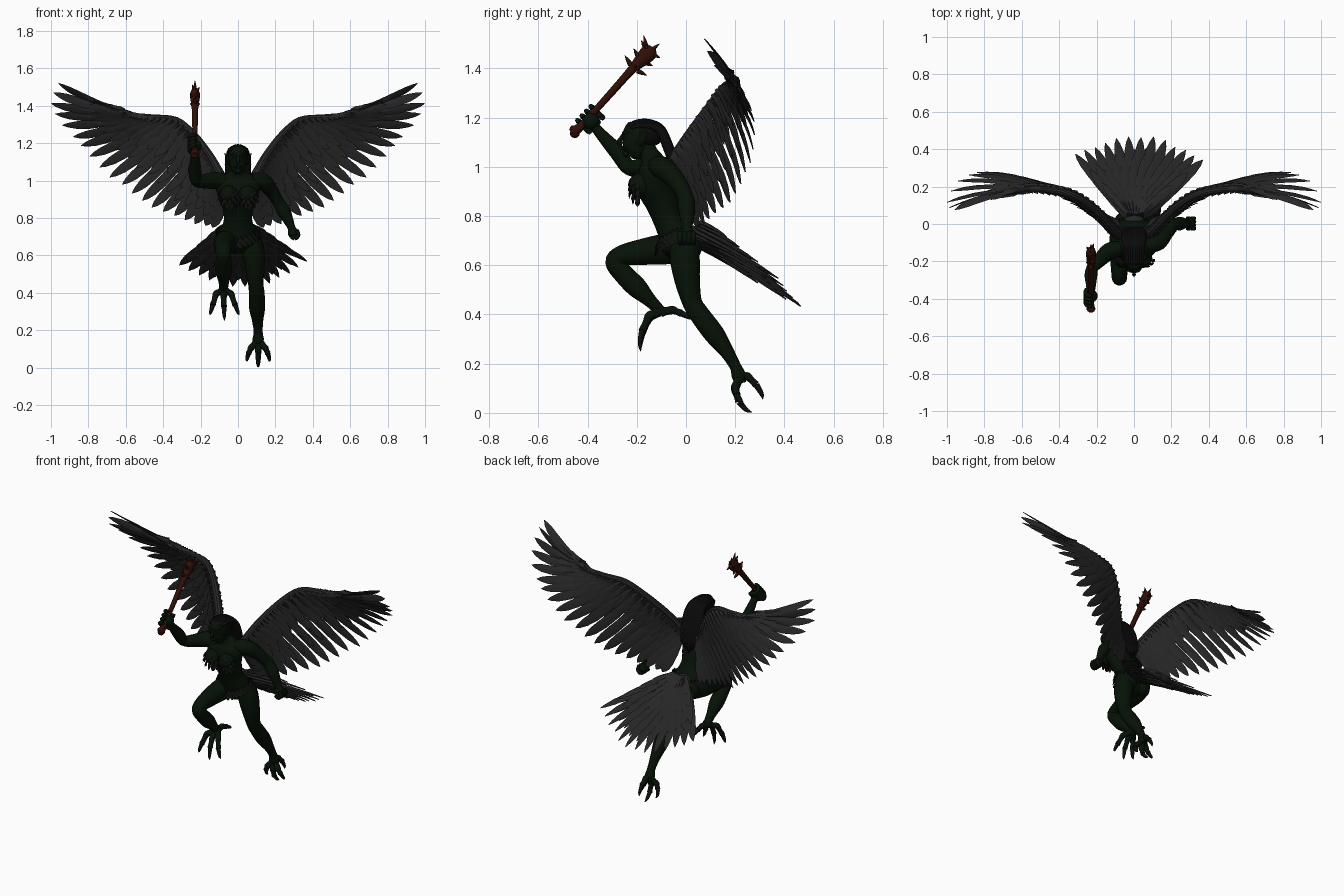
import bpy, bmesh, math, random
from mathutils import Vector, Matrix

random.seed(4)

def material(name, rgb):
    m = bpy.data.materials.new(name)
    m.diffuse_color = (*rgb, 1)
    return m

SKIN = material("skin", (0.002, 0.006, 0.002))
PLUME = material("plumage", (0.020, 0.020, 0.020))
HAIR = material("hair", (0.003, 0.003, 0.003))
WOOD = material("wood", (0.03, 0.005, 0.002))
CLAW = material("claw", (0.004, 0.005, 0.004))

def finish(name, bm, mat, mirror=False, angle=50):
    bmesh.ops.recalc_face_normals(bm, faces=bm.faces)
    me = bpy.data.meshes.new(name)
    bm.to_mesh(me)
    bm.free()
    ob = bpy.data.objects.new(name, me)
    bpy.context.collection.objects.link(ob)
    me.materials.append(mat)
    if mirror:
        ob.modifiers.new("mirror", 'MIRROR').use_mirror_merge = False
    bpy.ops.object.select_all(action='DESELECT')
    ob.select_set(True)
    bpy.context.view_layer.objects.active = ob
    bpy.ops.object.shade_smooth_by_angle(angle=math.radians(angle))
    return ob

def spline(pts, u):
    """Catmull-Rom sample, u in 0..1, any tuple length."""
    n = len(pts) - 1
    i = min(int(u * n), n - 1)
    t = u * n - i
    g = lambda k: pts[max(0, min(n, k))]
    return [0.5 * (2 * b + (c - a) * t + (2 * a - 5 * b + 4 * c - d) * t * t
                   + (3 * b - a - 3 * c + d) * t ** 3)
            for a, b, c, d in zip(g(i - 1), g(i), g(i + 1), g(i + 2))]

def tube(bm, pts, segs=14, per=5):
    """Loft ellipses along points (x, y, z, radius[, second radius])."""
    pts = [tuple(p) if len(p) == 5 else (*p, p[3]) for p in pts]
    n = (len(pts) - 1) * per
    rows = [spline(pts, i / n) for i in range(n + 1)]
    cen = [Vector(r[:3]) for r in rows]
    span = (cen[-1] - cen[0]).normalized()
    ref = Vector((0, 0, 1)) if abs(span.x) > 0.9 else Vector((1, 0, 0))
    rings = []
    for i, r in enumerate(rows):
        d = (cen[min(i + 1, n)] - cen[max(i - 1, 0)]).normalized()
        s = (ref - d * ref.dot(d)).normalized()
        f = d.cross(s)
        a, b = max(r[3], 0.001), max(r[4], 0.001)
        rings.append([bm.verts.new(cen[i] + s * a * math.cos(2 * math.pi * k / segs)
                                   + f * b * math.sin(2 * math.pi * k / segs)) for k in range(segs)])
    for p, q in zip(rings, rings[1:]):
        for k in range(segs):
            bm.faces.new((p[k], p[(k + 1) % segs], q[(k + 1) % segs], q[k]))
    bm.faces.new(rings[0][::-1])
    bm.faces.new(rings[-1])

def ball(bm, c, r):
    r = r if isinstance(r, tuple) else (r, r, r)
    bmesh.ops.create_uvsphere(bm, u_segments=20, v_segments=12, radius=1,
                              matrix=Matrix.Translation(c) @ Matrix.Diagonal((*r, 1)))

PROFILE = [(0, .35), (.15, .6), (.4, .92), (.65, 1), (.82, .85), (.93, .5), (1, .04)]

def feather(bm, base, tip, half, normal, thick=0.005, bow=Vector((0, 0, 0)), tilt=0.2):
    base, tip = Vector(base), Vector(tip)
    d = (tip - base).normalized()
    side = d.cross(normal).normalized()
    side = Matrix.Rotation(tilt, 3, d) @ side
    up = side.cross(d)
    rows = []
    for s, w in PROFILE:
        c = base.lerp(tip, s) + bow * 4 * s * (1 - s)
        h = thick * (1.1 - 0.9 * s)
        rows.append([bm.verts.new(c + v) for v in (side * half * w, up * h, -side * half * w, -up * h)])
    for p, q in zip(rows, rows[1:]):
        for k in range(4):
            bm.faces.new((p[k], p[(k + 1) % 4], q[(k + 1) % 4], q[k]))
    bm.faces.new(rows[0][::-1])
    bm.faces.new(rows[-1])

# Torso, neck and chest
bm = bmesh.new()
tube(bm, [(0, -.01, .615, .04, .035), (0, -.02, .67, .105, .075), (0, -.04, .72, .1, .07),
          (0, -.075, .79, .076, .06), (0, -.1, .86, .086, .068), (0, -.125, .92, .108, .074),
          (0, -.13, .98, .12, .064), (0, -.135, 1.02, .085, .05), (0, -.15, 1.05, .038, .04),
          (0, -.175, 1.1, .034, .036)], segs=28)
for s in (-1, 1):
    ball(bm, (s * .05, -.183, .925), (.048, .052, .05))
    ball(bm, (s * .05, .01, .675), (.055, .055, .06))
finish("torso", bm, SKIN)

# Head with nose, brow, lips, eyes and pointed ears
bm = bmesh.new()
tube(bm, [(0, -.228, 1.042, .016, .016), (0, -.215, 1.06, .036, .043), (0, -.205, 1.09, .046, .054),
          (0, -.2, 1.12, .05, .06), (0, -.193, 1.15, .048, .055), (0, -.185, 1.17, .034, .04),
          (0, -.185, 1.178, .012, .015)], segs=24)
tube(bm, [(0, -.252, 1.135, .007), (0, -.264, 1.115, .009), (0, -.272, 1.1, .01), (0, -.258, 1.092, .007)], 10)
ball(bm, (0, -.253, 1.073), (.018, .011, .007))
ball(bm, (0, -.244, 1.052), (.015, .013, .012))
for s in (-1, 1):
    ball(bm, (s * .02, -.248, 1.122), (.011, .009, .006))
    tube(bm, [(s * .008, -.255, 1.133, .006), (s * .025, -.25, 1.14, .007), (s * .04, -.232, 1.136, .004)], 8)
    tube(bm, [(s * .048, -.19, 1.09, .006, .012), (s * .06, -.18, 1.11, .006, .018),
              (s * .07, -.16, 1.145, .002, .004)], 10)
finish("head", bm, SKIN)

# Hair cap and long locks combed over the skull and down the back
bm = bmesh.new()
ball(bm, (0, -.165, 1.134), (.053, .08, .056))
for i in range(-4, 5):
    x = i * .011
    drop = 9 * x * x
    tube(bm, [(x * .9, -.236 + drop * .8, 1.166 - drop * .6, .007), (x, -.2, 1.183 - drop, .009),
              (x, -.15, 1.183 - drop, .011), (x, -.105, 1.156 - drop * .5, .018),
              (x * 1.1, -.08, 1.1, .022), (x * 1.1, -.055, 1.03, .021), (x * 1.1, -.035, .96, .017),
              (x * .9, -.025, .88 + abs(i) * .012, .003)], 8)
finish("hair", bm, HAIR)

# Arms and fists
bm = bmesh.new()
tube(bm, [(-.07, -.13, 1.0, .04), (-.13, -.145, 1.0, .046), (-.18, -.19, .995, .038), (-.222, -.235, 1.0, .032),
          (-.23, -.275, 1.055, .034), (-.23, -.325, 1.11, .027), (-.23, -.365, 1.155, .021),
          (-.23, -.385, 1.18, .025)])
tube(bm, [(.07, -.12, 1.0, .04), (.13, -.095, .995, .046), (.175, -.045, .95, .038), (.215, -.005, .885, .032),
          (.245, .002, .835, .036), (.27, .004, .785, .027), (.285, .005, .75, .021), (.292, .005, .73, .025)])
ball(bm, (-.225, -.385, 1.185), (.03, .034, .034))
ball(bm, (.297, .003, .718), (.03, .034, .03))
for i in range(4):
    y, z = -.415 + i * .018, 1.165 + i * .019
    tube(bm, [(-.215, y + .022, z - .022, .012), (-.255, y + .008, z - .01, .012),
              (-.253, y - .018, z + .016, .012), (-.225, y - .026, z + .024, .01)], 8)
    y = -.024 + i * .018
    tube(bm, [(.315, y, .735, .011), (.322, y, .708, .011), (.305, y, .69, .011), (.283, y, .7, .01)], 8)
finish("arms", bm, SKIN)

# Legs: left stretched down, right raised and bent
bm = bmesh.new()
tube(bm, [(.062, -.01, .7, .055), (.078, -.005, .63, .062), (.09, .005, .54, .053), (.095, .025, .45, .041),
          (.1, .055, .4, .042), (.102, .115, .32, .043), (.105, .165, .25, .03), (.108, .2, .19, .024),
          (.108, .215, .15, .03), (.108, .225, .12, .02)])
tube(bm, [(-.058, .01, .67, .055), (-.066, -.07, .667, .064), (-.074, -.17, .655, .055), (-.078, -.255, .64, .044),
          (-.078, -.288, .612, .041), (-.077, -.25, .56, .042), (-.076, -.2, .51, .043), (-.076, -.15, .46, .029),
          (-.077, -.115, .425, .024), (-.078, -.1, .405, .024)])
finish("legs", bm, SKIN)

# Bird toes and hooked claws
toes, claws = bmesh.new(), bmesh.new()

def toe(a, b, c, tip):
    a, b, c, tip = map(Vector, (a, b, c, tip))
    tube(toes, [(*a, .021), (*a.lerp(b, .5), .017), (*b, .018), (*b.lerp(c, .5), .014), (*c, .016)], 10, 3)
    m = c.lerp(tip, .5) + (c - b).normalized() * .012
    tube(claws, [(*c, .013), (*m, .009), (*tip, .001)], 8, 4)

for dx in (-1, 0, 1):
    low = .03 if dx else 0
    toe((.108 + dx * .008, .215, .14), (.108 + dx * .038, .2, .095 + low * .3),
        (.108 + dx * .052, .215 - low * .3, .045 + low), (.108 + dx * .058, .268 - low, .003 + low))
    toe((-.077 + dx * .01, -.11, .41), (-.077 + dx * .04, -.15, .385 + low * .3),
        (-.075 + dx * .06, -.178, .325 + low * .3), (-.072 + dx * .078, -.184, .25 + low))
toe((.108, .22, .145), (.112, .25, .148), (.115, .285, .115), (.115, .312, .055))
toe((-.077, -.1, .41), (-.075, -.055, .418), (-.07, -.02, .405), (-.065, .025, .38))
finish("toes", toes, SKIN)
finish("claws", claws, CLAW)

# Wings: arm core, flight feathers and covert rows on both faces, mirrored
ARM = [(.06, -.06, .97), (.10, -.04, 1.04), (.155, .02, 1.135), (.24, .10, 1.245), (.33, .155, 1.32),
       (.44, .18, 1.335), (.54, .19, 1.345), (.585, .185, 1.36), (.63, .175, 1.375)]
TIP = [(.14, .05, .74), (.27, .09, .77), (.42, .16, .83), (.56, .22, .92), (.72, .27, 1.03),
       (.86, .28, 1.18), (.95, .22, 1.31), (1.0, .11, 1.42), (.96, .075, 1.52)]
bm = bmesh.new()
tube(bm, [(.03, -.08, .95, .035)] + [(*p, .028 - .002 * i) for i, p in enumerate(ARM)], 10, 4)

def wing_feather(u, frac, half, lift, thick):
    a, t = Vector(spline(ARM, u)), Vector(spline(TIP, u))
    d = (t - a).normalized()
    along = Vector(spline(ARM, min(u + .05, 1))) - Vector(spline(ARM, max(u - .05, 0)))
    n = along.cross(d)
    n = n.normalized() if n.length > 1e-4 else Vector((0, -1, 0))
    k = frac * random.uniform(.91, 1.04) if frac < 1 else random.uniform(.95, 1.0) if u < .75 else 1
    bow = Vector((0, .018, -.014)) * k
    feather(bm, a + n * lift, a.lerp(t, k) + n * lift * .5, half, n, thick, bow, .28)

FLIGHT = [i * .048 for i in range(14)] + [.67, .735, .8, .865, .93, 1]
for u in FLIGHT:
    wing_feather(u, 1, .033 - .009 * u, 0, .011)
for frac, lift, count in ((.76, .011, 19), (.56, .019, 22), (.39, .026, 24), (.24, .030, 26)):
    for i in range(count):
        u = (i + .4) / count
        for s in (-1, 1):
            wing_feather(u, frac * (1 - .42 * u * u), .027 - .01 * u, s * lift * (1 - .4 * u), .008)
finish("wings", bm, PLUME, mirror=True, angle=30)

# Fan tail: dished layers, leaning slightly to the left side
bm = bmesh.new()
back, nrm = Vector((0, .83, -.55)), Vector((0, .55, .83))
for count, scale, lift, half in ((13, 1, 0, .032), (12, .87, -.015, .03), (12, .76, .016, .028),
                                 (11, .62, -.028, .026), (10, .5, .03, .026), (9, .32, .04, .024)):
    for i in range(count):
        k = 2 * i / (count - 1) - 1
        a = k * .68 + .06
        r = (.545 - .07 * abs(k)) * scale * random.uniform(.97, 1.02)
        base = Vector((k * .04 + .006, .025, .725)) + nrm * (lift + .015 * k * k)
        tip = base + (back * math.cos(a) + Vector((math.sin(a), 0, 0))) * r + nrm * (.03 * k * k - lift * .4)
        feather(bm, base, tip, half, nrm, .013, nrm * .006, .25)
tube(bm, [(0, -.01, .72, .05, .045), (0, .05, .71, .055, .042), (0, .13, .66, .035, .025)], 12)
finish("tail", bm, PLUME, angle=30)

# Feather top and hip band
bm = bmesh.new()
for s in (-1, 1):
    c = Vector((s * .05, -.183, .925))
    for ring, count in ((.5, 7), (.95, 11), (1.35, 12)):
        for i in range(count):
            t = 2 * math.pi * (i + ring) / count
            out = Vector((math.sin(ring) * math.cos(t), -math.cos(ring), math.sin(ring) * math.sin(t)))
            p = c + out * .05
            feather(bm, p, p + Vector((out.x * .014, -.004, -.026 + out.z * .014)), .011, out, .004)
for row in range(3):
    for i in range(26):
        t = 2 * math.pi * (i + row * .5) / 26
        out = Vector((math.cos(t), math.sin(t), 0))
        dip = .03 * max(0, -out.y) - .025 * abs(out.x)
        p = Vector((out.x * .104, -.035 + out.y * .075, .725 - dip - row * .015))
        feather(bm, p, p + out * .016 + Vector((0, 0, -.032)), .012, out, .006)
finish("feather_garment", bm, CLAW, angle=30)

# Spiked wooden club
bm = bmesh.new()
tube(bm, [(-.23, -.468, 1.138, .014), (-.23, -.455, 1.145, .024), (-.23, -.435, 1.158, .018), (-.23, -.39, 1.205, .014),
          (-.23, -.3, 1.305, .015), (-.23, -.22, 1.395, .018), (-.23, -.18, 1.435, .025, .029),
          (-.23, -.15, 1.465, .026, .034), (-.23, -.135, 1.485, .016)], 12)
ball(bm, (-.232, -.452, 1.135), (.02, .02, .018))
finish("club", bm, WOOD)
bm = bmesh.new()
axis = Vector((0, .67, .74))
for j, along in enumerate((-.01, .035, .08)):
    c = Vector((-.23, -.205, 1.41)) + axis * along
    for k in range(4):
        t = math.pi * (k / 2 + j / 6)
        d = Vector((math.cos(t) * .45, 0, 0)) + Vector((0, .74, -.67)) * math.sin(t)
        p, q = c + d * .018, c + d * .06 + axis * .012
        tube(bm, [(*p, .011), (*p.lerp(q, .5), .008), (*q, .001)], 8, 2)
for q in ((-.23, -.172, 1.535), (-.23, -.108, 1.5)):
    tube(bm, [(-.23, -.155, 1.46, .014), (-.23, (q[1] - .155) / 2, (q[2] + 1.46) / 2, .009), (*q, .001)], 8, 2)
finish("club_spikes", bm, WOOD)
